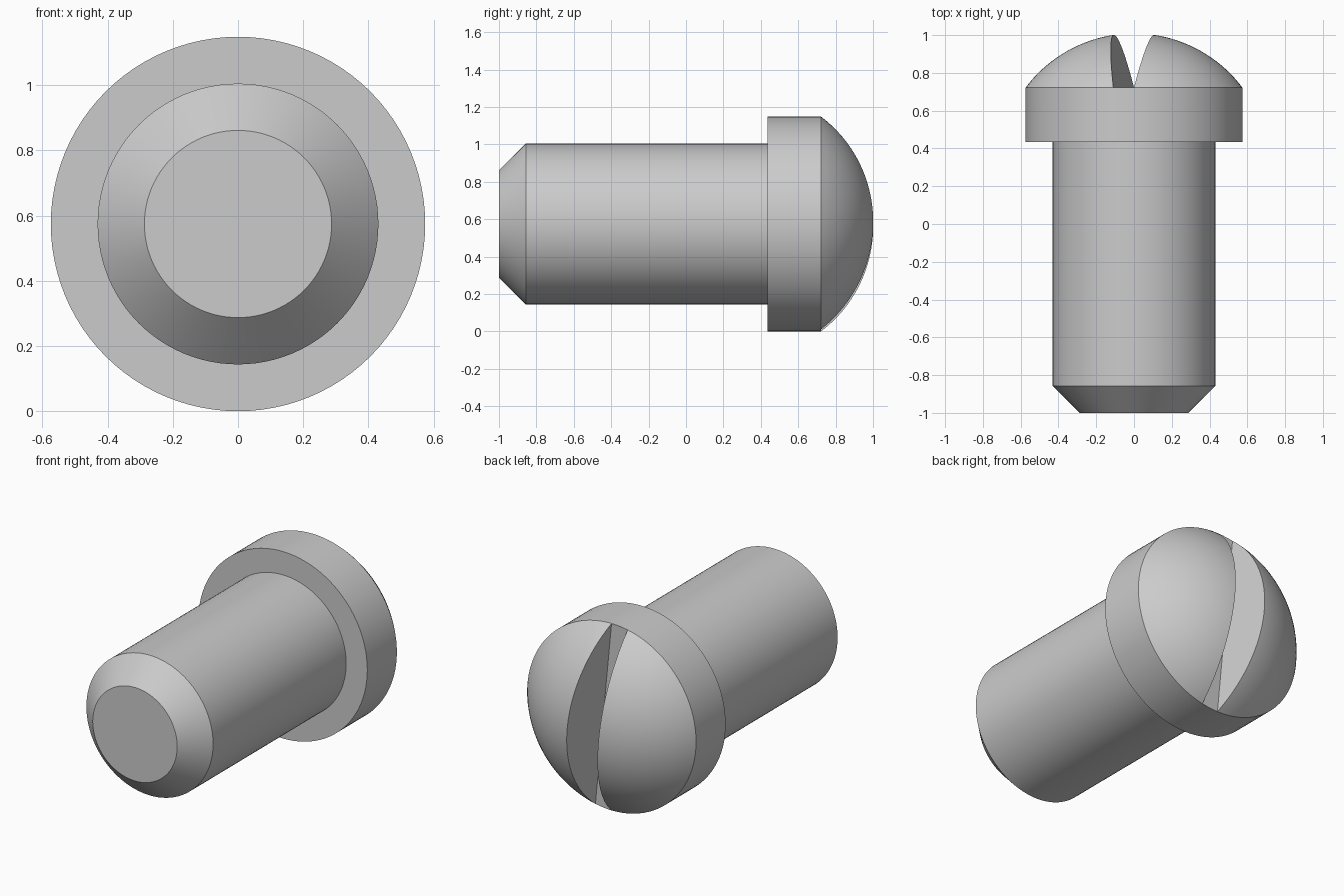
import bpy, bmesh, math
from mathutils import Matrix, Vector

cube = bpy.data.objects.get("Cube")
if cube:
    bpy.data.objects.remove(cube, do_unlink=True)

U = 0.1435            # design unit
AXIS_Z = 4 * U        # height of the screw axis
RIM = -1 + 12 * U     # where the dome starts

steel = bpy.data.materials.new("steel_grey")
steel.use_nodes = True
color = (0.6, 0.6, 0.6, 1)
steel.diffuse_color = color
steel.node_tree.nodes["Principled BSDF"].inputs["Base Color"].default_value = color


def make_object(name, bm):
    bmesh.ops.recalc_face_normals(bm, faces=bm.faces)
    mesh = bpy.data.meshes.new(name)
    bm.to_mesh(mesh)
    bm.free()
    mesh.materials.append(steel)
    obj = bpy.data.objects.new(name, mesh)
    bpy.context.collection.objects.link(obj)
    return obj


def lathe(name, profile, segments=96):
    """Spin (radius, y) points around the y axis."""
    bm = bmesh.new()
    verts = [bm.verts.new((r, y, 0)) for r, y in profile]
    edges = [bm.edges.new(pair) for pair in zip(verts, verts[1:])]
    bmesh.ops.spin(bm, geom=verts + edges, cent=(0, 0, 0), axis=(0, 1, 0),
                   angle=math.tau, steps=segments, use_duplicate=False)
    bmesh.ops.remove_doubles(bm, verts=bm.verts, dist=1e-5)
    bmesh.ops.translate(bm, verts=bm.verts, vec=(0, 0, AXIS_Z))
    return make_object(name, bm)


# Body: chamfered tip, shank, cylindrical head and spherical dome
profile = [(0, -1), (2 * U, -1), (3 * U, -1 + U), (3 * U, -1 + 10 * U),
           (4 * U, -1 + 10 * U)]
radius, span, steps = 5 * U, math.asin(0.8), 20
for i in range(steps + 1):
    a = span * (1 - i / steps)
    profile.append((radius * math.sin(a), RIM + radius * (math.cos(a) - 0.6)))
body = lathe("screw_body", profile)

# Slot cutter: trapezoid prism, wider outwards, turned slightly about the axis
bm = bmesh.new()
depth, floor, slope = 0.4, 0.055, 0.185
outer = floor + slope * depth
section = [(-floor, 0), (floor, 0), (outer, depth), (-outer, depth)]
face = bm.faces.new([bm.verts.new((x, y + RIM + 0.0005, -1)) for x, y in section])
moved = bmesh.ops.extrude_face_region(bm, geom=[face])["geom"]
bmesh.ops.translate(bm, vec=(0, 0, 2),
                    verts=[g for g in moved if isinstance(g, bmesh.types.BMVert)])
turn = Matrix.Rotation(math.radians(-5.5), 4, "Y")
bm.transform(Matrix.Translation(Vector((0, 0, AXIS_Z))) @ turn)
cutter = make_object("slot_cutter", bm)
cutter.hide_render = True
cutter.hide_set(True)

cut = body.modifiers.new("slot", "BOOLEAN")
cut.operation = "DIFFERENCE"
cut.solver = "EXACT"
cut.object = cutter

# Apply the cut, then smooth the round surfaces and keep the edges sharp
bpy.ops.object.select_all(action="DESELECT")
body.select_set(True)
bpy.context.view_layer.objects.active = body
bpy.ops.object.modifier_apply(modifier=cut.name)
bpy.data.objects.remove(cutter, do_unlink=True)
bpy.ops.object.shade_smooth_by_angle(angle=math.radians(25))
